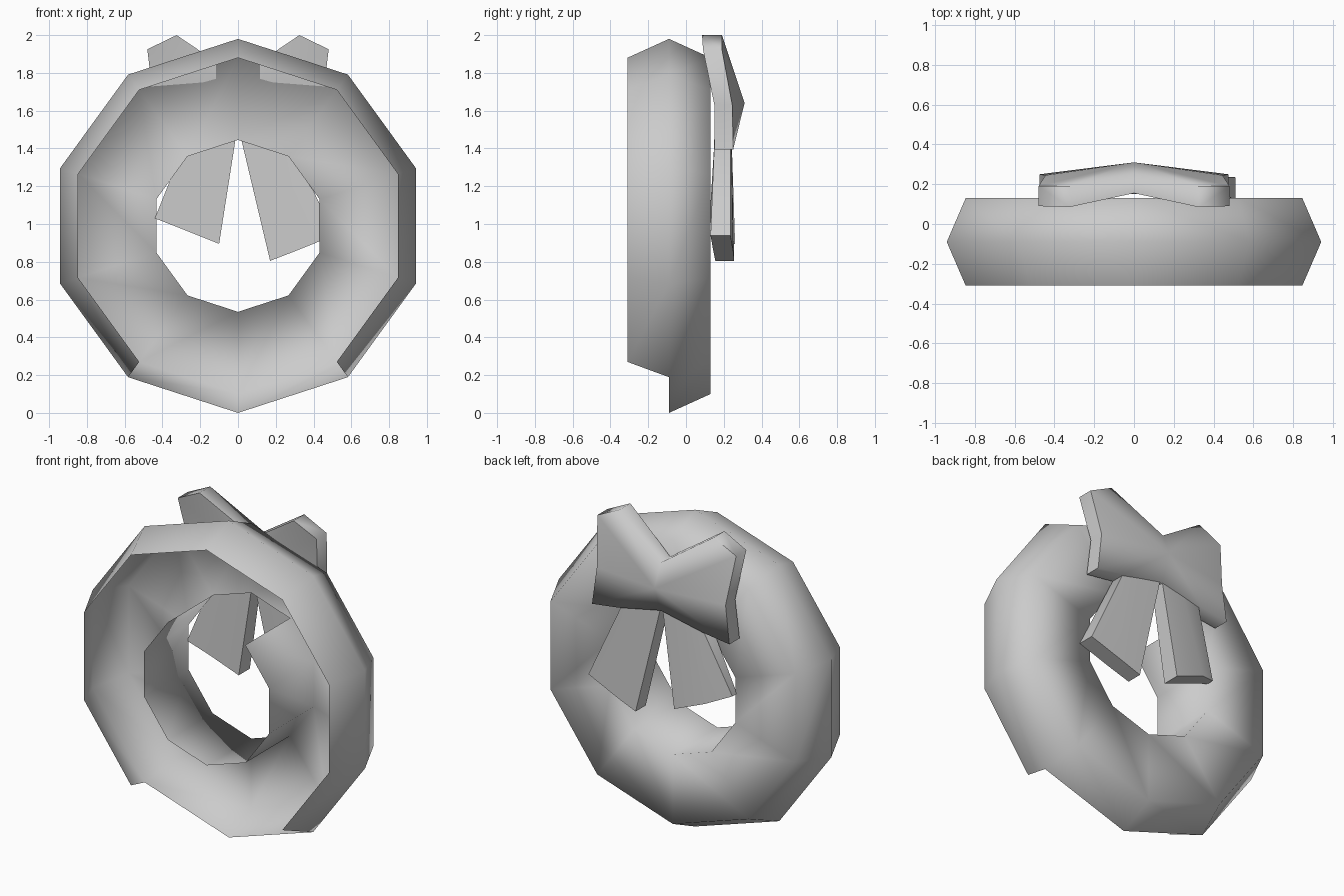
import bpy, bmesh, math

cube = bpy.data.objects.get("Cube")
if cube:
    bpy.data.objects.remove(cube, do_unlink=True)

grey = bpy.data.materials.new("plain grey")
grey.use_nodes = True
colour = (0.6, 0.6, 0.6, 1)
grey.diffuse_color = colour
grey.node_tree.nodes["Principled BSDF"].inputs["Base Color"].default_value = colour


def finish(name, bm, angle):
    mesh = bpy.data.meshes.new(name)
    bm.to_mesh(mesh)
    bm.free()
    obj = bpy.data.objects.new(name, mesh)
    bpy.context.collection.objects.link(obj)
    mesh.materials.append(grey)
    bpy.ops.object.select_all(action='DESELECT')
    obj.select_set(True)
    bpy.context.view_layer.objects.active = obj
    bpy.ops.object.shade_smooth_by_angle(angle=math.radians(angle))
    return obj


# Wreath ring: an open shell swept round ten sides, from outer lip to inner lip
SIDES = 10
CENTRE_Z = 0.99
section = [(0.89, -0.31), (0.99, -0.09), (0.89, 0.13), (0.455, 0.13), (0.455, -0.31)]
bm = bmesh.new()
rings = []
for i in range(SIDES):
    a = math.pi / 2 + i * math.tau / SIDES
    rings.append([bm.verts.new((r * math.cos(a), y, CENTRE_Z + r * math.sin(a)))
                  for r, y in section])
top = (0, SIDES - 1)
bottom = (SIDES // 2 - 1, SIDES // 2)
for i in range(SIDES):
    a, b = rings[i], rings[(i + 1) % SIDES]
    for k in range(len(section) - 1):
        # the lip is left off at the bottom, the inner wall at the top
        if (k == 0 and i in bottom) or (k == 3 and i in top):
            continue
        bm.faces.new((a[k], a[k + 1], b[k + 1], b[k]))
for v in [v for v in bm.verts if not v.link_faces]:
    bm.verts.remove(v)
bm.normal_update()
back = max(bm.faces, key=lambda f: f.calc_center_median().y)
if back.normal.y < 0:
    bmesh.ops.reverse_faces(bm, faces=bm.faces[:])
finish("wreath_ring", bm, 120)

# Bow loops: half a slab fanned out from the knot, then mirrored
# outline points are x, z, front y, back y
loop = [(0, 1.78, 0.155, 0.255), (0.325, 2.0, 0.085, 0.19), (0.48, 1.925, 0.09, 0.19),
        (0.445, 1.63, 0.15, 0.245), (0.475, 1.395, 0.15, 0.25),
        (0.29, 1.42, 0.15, 0.25), (0, 1.48, 0.15, 0.25)]
bm = bmesh.new()
front = [bm.verts.new((x, f, z)) for x, z, f, b in loop]
rear = [bm.verts.new((x, b, z)) for x, z, f, b in loop]
knot_front = bm.verts.new((0, 0.155, 1.64))
knot_rear = bm.verts.new((0, 0.31, 1.64))
for i in range(len(loop) - 1):
    bm.faces.new((knot_front, front[i], front[i + 1]))
    bm.faces.new((knot_rear, rear[i + 1], rear[i]))
    bm.faces.new((front[i], rear[i], rear[i + 1], front[i + 1]))
bm.normal_update()
outward = max(bm.faces, key=lambda f: f.calc_center_median().y)
if outward.normal.y < 0:
    bmesh.ops.reverse_faces(bm, faces=bm.faces[:])
geom = bm.verts[:] + bm.edges[:] + bm.faces[:]
bmesh.ops.mirror(bm, geom=geom, axis='X', merge_dist=0.001)
bmesh.ops.recalc_face_normals(bm, faces=bm.faces[:])
finish("bow_loops", bm, 75)


# Bow tails: creased slabs hanging from the knot
def tail(name, upper, lower):
    bm = bmesh.new()
    grid = [[(bm.verts.new((x, f, z)), bm.verts.new((x, b, z))) for x, z, f, b in row]
            for row in (upper, lower)]
    u, w = grid
    for i in range(len(u) - 1):
        for s in (0, 1):
            bm.faces.new((u[i][s], u[i + 1][s], w[i + 1][s], w[i][s]))
        for row in grid:
            bm.faces.new((row[i][0], row[i][1], row[i + 1][1], row[i + 1][0]))
    for i in (0, -1):
        bm.faces.new((u[i][0], u[i][1], w[i][1], w[i][0]))
    bmesh.ops.recalc_face_normals(bm, faces=bm.faces[:])
    finish(name, bm, 60)


def tail_top(side):
    return [(side * 0.28, 1.43, 0.15, 0.235), (side * 0.16, 1.47, 0.15, 0.24),
            (side * 0.005, 1.5, 0.15, 0.24)]


tail("left_tail", tail_top(1),
     [(0.51, 0.94, 0.13, 0.235), (0.3, 0.855, 0.145, 0.25), (0.17, 0.805, 0.155, 0.255)])
tail("right_tail", tail_top(-1),
     [(-0.44, 1.03, 0.125, 0.17), (-0.3, 0.975, 0.14, 0.25), (-0.1, 0.895, 0.15, 0.26)])
